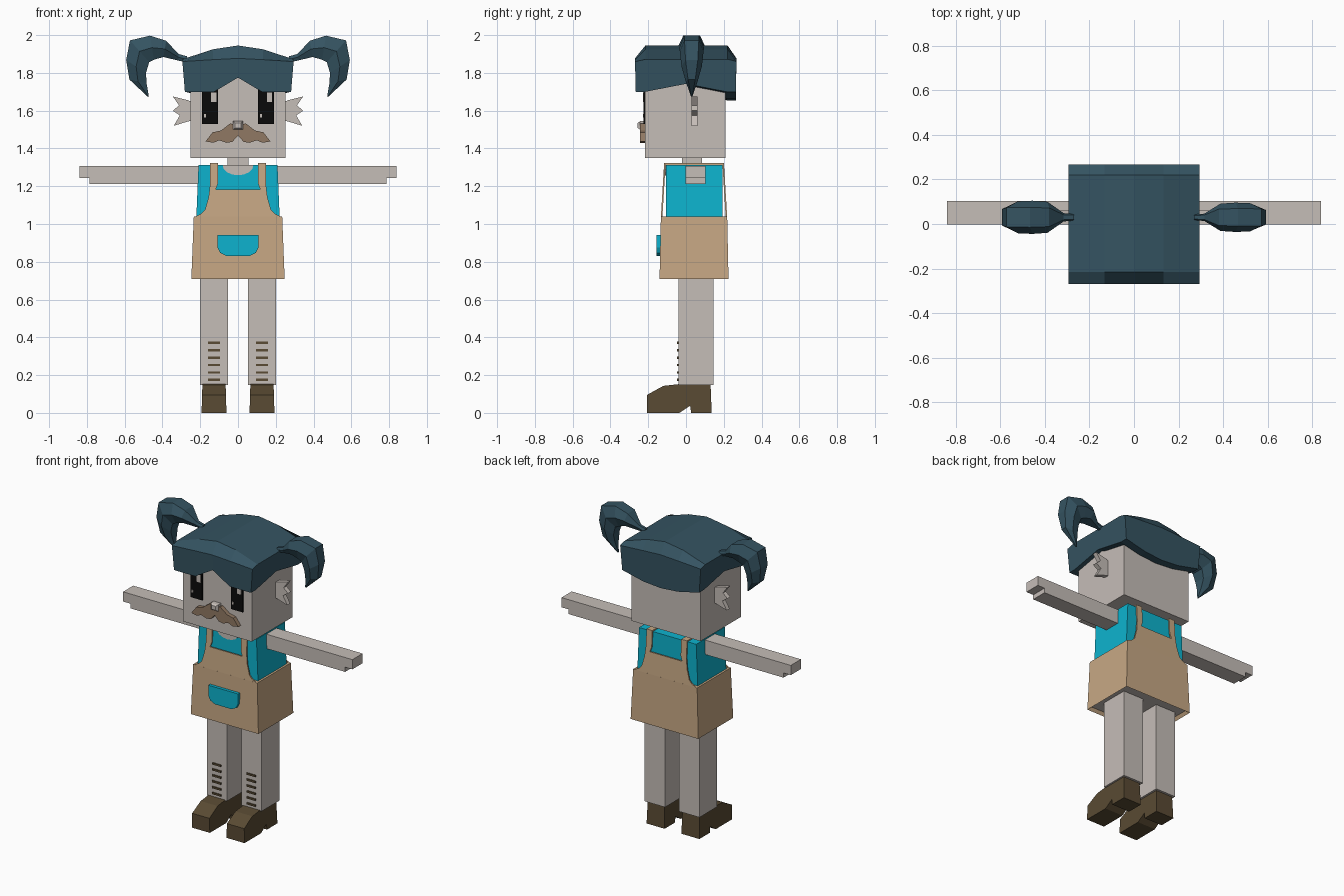
import bpy, bmesh, math
from mathutils import Vector

cube = bpy.data.objects.get("Cube")
if cube:
    bpy.data.objects.remove(cube, do_unlink=True)


def material(name, rgb):
    m = bpy.data.materials.new(name)
    m.use_nodes = True
    m.diffuse_color = (*rgb, 1)
    m.node_tree.nodes["Principled BSDF"].inputs["Base Color"].default_value = (*rgb, 1)
    return m


SKIN = material("pale skin", (.56, .51, .475))
APRON = material("tan cloth", (.57, .39, .23))
SHIRT = material("cyan cloth", (.004, .45, .62))
HAIR = material("slate blue hair", (.035, .087, .12))
SHOE = material("dark brown leather", (.10, .069, .033))
BEARD = material("brown moustache", (.28, .19, .125))
BLACK = material("eye black", (.003, .003, .003))


def finish(name, bm, *mats):
    bmesh.ops.recalc_face_normals(bm, faces=bm.faces)
    me = bpy.data.meshes.new(name)
    bm.to_mesh(me)
    bm.free()
    for m in mats:
        me.materials.append(m)
    ob = bpy.data.objects.new(name, me)
    bpy.context.scene.collection.objects.link(ob)
    return ob


def loft(name, rings, *mats):
    """Skin a closed solid through rings of equal point count."""
    bm = bmesh.new()
    rows = [[bm.verts.new(p) for p in r] for r in rings]
    n = len(rows[0])
    for a, b in zip(rows, rows[1:]):
        for i in range(n):
            j = (i + 1) % n
            bm.faces.new((a[i], a[j], b[j], b[i]))
    bm.faces.new(rows[0])
    bm.faces.new(rows[-1])
    return finish(name, bm, *mats)


def rect(x0, x1, y0, y1, z):
    return [(x0, y0, z), (x1, y0, z), (x1, y1, z), (x0, y1, z)]


def box(name, mat, x, y, z):
    return loft(name, [rect(*x, *y, z[0]), rect(*x, *y, z[1])], mat)


def plate(name, mat, pts, y0, y1, lean=0.0, base=0.0):
    """Extrude an x-z outline along y, leaning with height."""
    return loft(name, [[(x, y + lean * (z - base), z) for x, z in pts] for y in (y0, y1)], mat)


def span(s, a, b):
    return tuple(sorted((s * a, s * b)))


def mirrored(half):
    """Complete a left-right symmetric outline."""
    return half + [(-x, z) for x, z in reversed(half) if x]


# Head, neck and nose
box("head", SKIN, (-.252, .252), (-.216, .208), (1.35, 1.85))
box("neck", SKIN, (-.055, .055), (-.02, .085), (1.25, 1.36))
loft("nose", [[(x * k, y, 1.522 + z * k) for x, z in
               ((-.026, -.022), (.026, -.022), (.026, .022), (-.026, .022))]
              for y, k in ((-.21, 1), (-.243, 1), (-.256, .6))], SKIN)

# Moustache
plate("moustache", BEARD, mirrored([
    (0, 1.518), (.04, 1.533), (.09, 1.495), (.135, 1.485), (.172, 1.437),
    (.13, 1.43), (.1, 1.443), (.06, 1.43), (.03, 1.435), (0, 1.468)]), -.243, -.21)

# Eyes with highlights
for side, c in (("right", -.148), ("left", .148)):
    box(side + "_eye", BLACK, (c - .042, c + .042), (-.224, -.215), (1.53, 1.72))
    box(side + "_eye_highlight", SKIN, (c + .005, c + .033), (-.227, -.222), (1.645, 1.695))
    box(side + "_eye_glint", SKIN, (c - .032, c - .022), (-.227, -.222), (1.565, 1.582))

# Hair cap: section in y-z swept across x
rings = []
for x, front, back, lip, top in (
        (-.29, 1.70, 1.70, 1.86, 1.872), (-.13, 1.70, 1.665, 1.87, 1.925),
        (0, 1.775, 1.655, 1.877, 1.945),
        (.13, 1.70, 1.665, 1.87, 1.925), (.29, 1.70, 1.70, 1.86, 1.872)):
    section = [(-.266, front), (-.27, lip), (-.215, top), (.22, top), (.267, lip),
               (.264, back), (.215, back), (0, 1.742), (-.216, front)]
    rings.append([(x * (.97 if z < 1.8 else 1.015), y, z) for y, z in section])
loft("hair_cap", rings, HAIR)

# Pigtails: outer point, inner point, half width
TAIL = [((.27, 1.888), (.27, 1.855), .015), ((.315, 1.9), (.315, 1.865), .018),
        ((.38, 1.97), (.395, 1.884), .068), ((.466, 1.997), (.445, 1.87), .073),
        ((.572, 1.972), (.47, 1.857), .07), ((.592, 1.868), (.487, 1.80), .06),
        ((.575, 1.765), (.484, 1.745), .035), ((.478, 1.674), (.472, 1.676), .004)]
for side, s, k in (("right", -1, 1.02), ("left", 1, .9)):
    rings = []
    for outer, inner, w in TAIL:
        o, i = Vector(outer), Vector(inner)
        ring = []
        for t, u in ((0, -.6), (.5, -1), (1, -.6), (1, .6), (.5, 1), (0, .6)):
            p = o.lerp(i, t)
            ring.append((s * p.x, .03 + u * w * k, p.y))
        rings.append(ring)
    loft(side + "_pigtail", rings, HAIR)

# Torso: shirt, neckline, skirt with recessed underside
loft("shirt", [rect(-.222, .222, -.106, .192, 1.0), rect(-.209, .209, -.106, .192, 1.312)], SHIRT)
plate("neckline", SKIN,
      [(.082 * math.cos(a), 1.313 - .055 * math.sin(a)) for a in
       [math.pi * i / 8 for i in range(9)]], -.111, -.1)
skirt = loft("apron_skirt", [rect(-.247, .247, -.14, .225, .71),
                             rect(-.234, .234, -.133, .218, 1.04)], APRON, SKIN)
bm = bmesh.new()
bm.from_mesh(skirt.data)
under = [f for f in bm.faces if f.normal.z < -.9]
bmesh.ops.inset_region(bm, faces=under, thickness=.02)
bmesh.ops.translate(bm, verts=under[0].verts, vec=(0, 0, .02))
under[0].material_index = 1
bm.to_mesh(skirt.data)
bm.free()

# Apron bibs with straps, front and back
BIB = mirrored([(.118, 1.182), (.106, 1.215), (.106, 1.322), (.148, 1.322), (.148, 1.21),
                (.156, 1.14), (.175, 1.075), (.195, 1.055), (.233, 1.036)])
plate("front_bib", APRON, BIB, -.133, -.125, .06, 1.036)
plate("back_bib", APRON, BIB, .21, .218, -.06, 1.036)
for side, s in (("right", -1), ("left", 1)):
    box(side + "_shoulder_strap", APRON, span(s, .106, .148), (-.115, .2), (1.313, 1.322))

# Pocket
plate("pocket", SHIRT, mirrored([(.108, .943), (.108, .875), (.095, .847), (.06, .83)]),
      -.155, -.13)

# Paired parts: ears, arms, legs, laces, shoes
EAR = [(.24, 1.645), (.265, 1.655), (.345, 1.675), (.312, 1.628), (.345, 1.6),
       (.308, 1.575), (.34, 1.52), (.265, 1.543), (.24, 1.548)]
SOLE = [(-.207, 0), (-.207, .095), (-.12, .143), (-.04, .152), (.13, .152),
        (.136, 0), (.027, 0), (.022, .038), (-.035, 0)]
for side, s in (("right", -1), ("left", 1)):
    plate(side + "_ear", SKIN, [(s * x, z) for x, z in EAR], .03, .06)
    box(side + "_arm", SKIN, span(s, .2, .785), (-.003, .103), (1.212, 1.307))
    box(side + "_hand", SKIN, span(s, .785, .838), (-.003, .103), (1.243, 1.307))
    box(side + "_leg", SKIN, span(s, .052, .2), (-.04, .145), (.148, .76))
    for i in range(6):
        z = .175 + .0392 * i
        box(f"{side}_lace_{i + 1}", SHOE, span(s, .094, .158), (-.047, -.038), (z - .006, z + .006))
    loft(side + "_shoe", [[(s * (.127 + e * (.066 - .03 * z)), y, z) for y, z in SOLE]
                          for e in (-1, 1)], SHOE)
